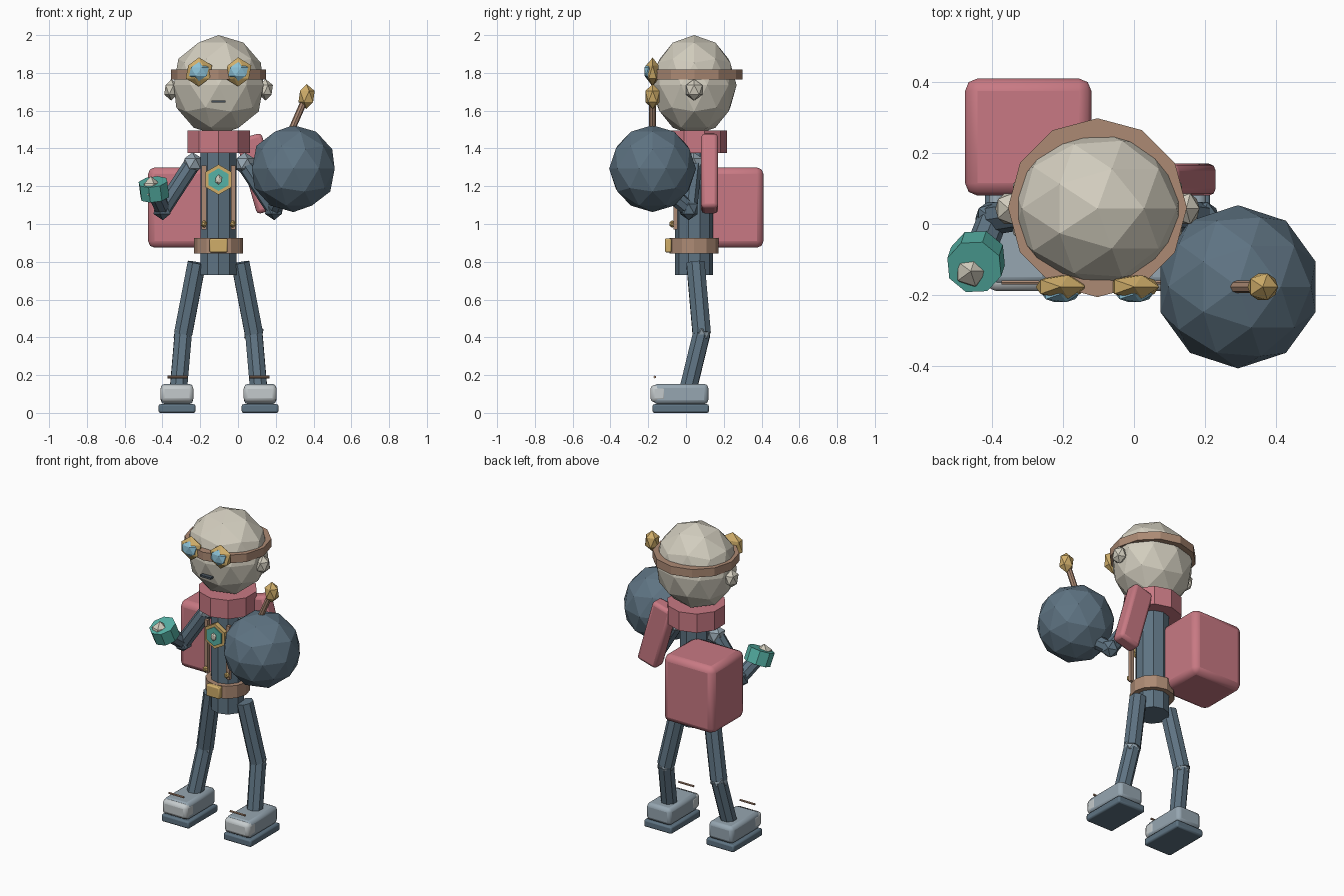
import bpy, math
from mathutils import Vector, Matrix

if "Cube" in bpy.data.objects:
    bpy.data.objects.remove(bpy.data.objects["Cube"])

CX, CY = -0.103, 0.043          # body axis


def mat(name, r, g, b):
    def lin(c):
        c /= 255
        return c / 12.92 if c < 0.04045 else ((c + 0.055) / 1.055) ** 2.4
    m = bpy.data.materials.new(name)
    m.diffuse_color = (lin(r), lin(g), lin(b), 1)
    m.use_nodes = True
    m.node_tree.nodes["Principled BSDF"].inputs["Base Color"].default_value = m.diffuse_color
    return m


BONE = mat("bone", 210, 205, 190)
SLATE = mat("slate", 94, 115, 130)
GREY = mat("blue_grey", 150, 166, 177)
PALE = mat("pale_grey", 196, 202, 204)
ROSE = mat("rose", 200, 121, 131)
LEATHER = mat("leather", 172, 138, 116)
BRASS = mat("brass", 208, 174, 106)
TEAL = mat("teal", 86, 178, 166)
LENS = mat("lens_blue", 140, 193, 214)
DARK = mat("dark_slate", 70, 80, 90)


def finish(name, m):
    o = bpy.context.object
    o.name = name
    o.data.materials.append(m)
    return o


def gem(name, loc, size, m, sub=1):
    """Faceted ball; size is the three radii."""
    bpy.ops.mesh.primitive_ico_sphere_add(subdivisions=sub, radius=1, location=loc)
    o = finish(name, m)
    o.scale = size
    return o


def prism(name, loc, r, h, m, sides, rot=(0, 0, 0)):
    bpy.ops.mesh.primitive_cylinder_add(vertices=sides, radius=r, depth=h,
                                        location=loc, rotation=rot)
    return finish(name, m)


def limb(name, a, b, r, m, sides=8):
    """Straight prism between two points."""
    a, b = Vector(a), Vector(b)
    d = b - a
    return prism(name, (a + b) / 2, r, d.length, m, sides,
                 d.to_track_quat('Z', 'Y').to_euler())


def block(name, loc, size, m, bevel=0.0, rot=(0, 0, 0)):
    bpy.ops.mesh.primitive_cube_add(size=1, location=loc, rotation=rot)
    o = finish(name, m)
    o.data.transform(Matrix.Diagonal((*size, 1)))
    if bevel:
        b = o.modifiers.new("bevel", 'BEVEL')
        b.width, b.segments = bevel, 2
        bpy.ops.object.shade_smooth_by_angle(angle=math.radians(35))
    return o


# Head, headband and mouth
gem("head", (CX, CY, 1.735), (0.25, 0.225, 0.265), BONE, 2)
prism("headband", (CX, 0.046, 1.791), 0.252, 0.052, LEATHER, 12)
block("mouth", (CX, -0.168, 1.648), (0.075, 0.03, 0.012), DARK)

# Trunk, scarf collar and belt
prism("torso", (CX, CY, 1.07), 0.1, 0.68, SLATE, 10)
prism("scarf", (CX, CY, 1.435), 0.174, 0.12, ROSE, 10)
prism("belt", (CX, CY, 0.885), 0.13, 0.08, LEATHER, 12)
block("buckle", (CX, -0.094, 0.887), (0.095, 0.034, 0.075), BRASS, 0.008)
block("scarf_tail", (0.112, 0.125, 1.267), (0.14, 0.09, 0.41), ROSE, 0.02,
      (0, math.radians(-16), 0))

# Backpack
block("backpack", (-0.298, 0.245, 1.087), (0.356, 0.33, 0.425), ROSE, 0.035)

# Chest emblem: brass hexagon, teal hexagon and pale stone
for name, r, y, m in (("emblem_rim", 0.08, -0.075, BRASS),
                      ("emblem_face", 0.06, -0.082, TEAL)):
    prism(name, (CX, y, 1.235), r, 0.03, m, 6, (math.pi / 2, 0, 0))
gem("emblem_stone", (CX, -0.1, 1.235), (0.02, 0.014, 0.027), BONE)

# Paired parts
for side, s in (("left", -1), ("right", 1)):
    def at(dx, y, z):
        return (CX + s * dx, y, z)

    # Ear and goggle
    gem(side + "_ear", at(0.25, CY, 1.71), (0.042, 0.051, 0.057), BONE)
    gem(side + "_goggle", at(0.104, -0.177, 1.805), (0.078, 0.038, 0.077), BRASS)
    gem(side + "_lens", at(0.104, -0.198, 1.807), (0.058, 0.026, 0.05), LENS)

    # Chest strap and stud
    block(side + "_strap", at(0.077, -0.055, 1.14), (0.024, 0.022, 0.34), LEATHER)
    gem(side + "_stud", at(0.076, -0.073, 1.0), (0.018, 0.018, 0.02), BRASS)

    # Arm
    shoulder, elbow = at(0.138, 0.04, 1.32), at(0.295, 0.015, 1.08)
    hand = at(0.34, -0.1, 1.175)
    gem(side + "_shoulder", shoulder, (0.058, 0.058, 0.06), GREY)
    limb(side + "_upper_arm", shoulder, elbow, 0.045, SLATE)
    gem(side + "_elbow", elbow, (0.055, 0.055, 0.06), SLATE)
    limb(side + "_forearm", elbow, hand, 0.043, SLATE)

    # Leg
    hip, knee = at(0.115, 0.05, 0.795), at(0.187, 0.083, 0.42)
    ankle = at(0.213, 0.01, 0.12)
    limb(side + "_thigh", hip, knee, 0.052, SLATE)
    gem(side + "_knee", knee, (0.058, 0.052, 0.052), GREY)
    limb(side + "_shin", knee, ankle, 0.049, SLATE)

    # Shoe with sole, toe cap and lace bar
    fx = 0.22
    block(side + "_sole", at(fx, -0.028, 0.023), (0.195, 0.298, 0.046), SLATE, 0.01)
    block(side + "_shoe", at(fx, -0.027, 0.1), (0.172, 0.29, 0.108), GREY, 0.022)
    block(side + "_toe_cap", at(fx, -0.144, 0.102), (0.175, 0.09, 0.092), PALE, 0.022)
    lx = CX + s * 0.217
    limb(side + "_lace", (lx - 0.053, -0.165, 0.19), (lx + 0.053, -0.165, 0.19),
         0.007, LEATHER, 6)

# Cup with a pale stone, held in one hand
axis = Vector((-0.12, -0.36, 0.93))
cup = Vector((-0.445, -0.106, 1.183))
limb("cup", cup - axis * 0.043, cup + axis * 0.043, 0.08, TEAL, 8)
gem("cup_stone", (-0.46, -0.133, 1.185), (0.05, 0.05, 0.068), BONE)

# Round bomb with fuse and spark
gem("bomb", (0.293, -0.177, 1.293), (0.23, 0.23, 0.23), SLATE, 2)
limb("fuse", (0.28, -0.177, 1.49), (0.35, -0.177, 1.65), 0.018, LEATHER, 8)
gem("spark", (0.363, -0.177, 1.675), (0.048, 0.044, 0.066), BRASS)
